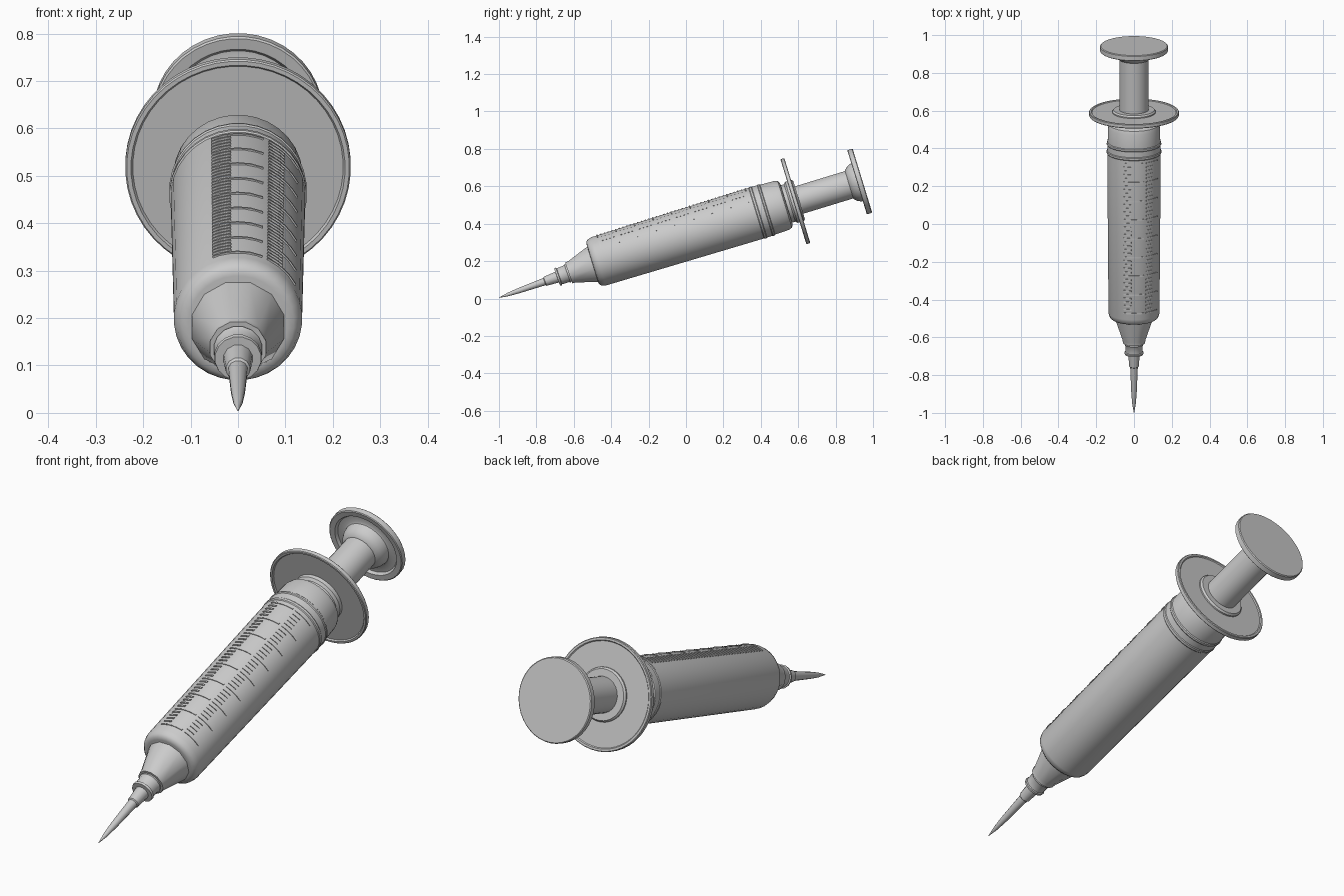
import bpy, bmesh
from math import sin, cos, radians, tau
from mathutils import Vector

if "Cube" in bpy.data.objects:
    bpy.data.objects.remove(bpy.data.objects["Cube"])


class Frame:
    """Tilted axis running from an origin in the y-z plane."""
    def __init__(self, y, z, tilt, sign=1):
        self.o = Vector((0, y, z))
        self.up = Vector((0, -sin(radians(tilt)), cos(radians(tilt))))
        self.axis = Vector((0, cos(radians(tilt)), sin(radians(tilt)))) * sign

    def pt(self, t, r, a):
        return self.o + self.axis * t + self.up * (r * cos(a)) + Vector((r * sin(a), 0, 0))


def finish(name, bm, angle=35):
    bmesh.ops.recalc_face_normals(bm, faces=bm.faces)
    me = bpy.data.meshes.new(name)
    bm.to_mesh(me)
    bm.free()
    ob = bpy.data.objects.new(name, me)
    bpy.context.collection.objects.link(ob)
    bpy.ops.object.select_all(action='DESELECT')
    ob.select_set(True)
    bpy.context.view_layer.objects.active = ob
    bpy.ops.object.shade_smooth_by_angle(angle=radians(angle))
    return ob


def lathe(name, frame, profile, sides):
    """Revolve (distance, radius) points round the frame axis, with flat end caps."""
    bm = bmesh.new()
    rings = [[bm.verts.new(frame.pt(t, r, tau * (i + .5) / sides)) for i in range(sides)]
             for t, r in profile]
    for a, b in zip(rings, rings[1:]):
        for i in range(sides):
            j = (i + 1) % sides
            bm.faces.new((a[i], a[j], b[j], b[i]))
    bm.faces.new(rings[0])
    bm.faces.new(rings[-1])
    return finish(name, bm)


def tick(bm, frame, t, a0, a1, width=.007, steps=4):
    """Thin raised bar wrapped round the barrel between two angles in degrees."""
    r = .1355 + .0065 * min(t / .85, 1)
    rows = []
    for k in range(steps + 1):
        a = radians(a0 + (a1 - a0) * k / steps)
        rows.append([bm.verts.new(frame.pt(t + dt * width / 2, r + dr, a))
                     for dt, dr in ((-1, -.004), (-1, .003), (1, .003), (1, -.004))])
    for p, q in zip(rows, rows[1:]):
        for i in range(4):
            j = (i + 1) % 4
            bm.faces.new((p[i], p[j], q[j], q[i]))
    bm.faces.new(rows[0])
    bm.faces.new(rows[-1])


body = Frame(-.493, .191, 17)
tip = Frame(-.493, .184, 19.5, -1)

# Barrel with rounded shoulder, two grooved rings and tapered back end
lathe("barrel", body, [
    (-.008, .105), (-.006, .118), (.004, .129), (.025, .1355), (.85, .142),
    (.908, .142), (.912, .145), (.922, .145), (.926, .142), (.956, .142),
    (.960, .145), (.968, .144), (.972, .140), (1.05, .137), (1.068, .131),
    (1.076, .118), (1.078, .09)], 32)

# Neck passing through the finger flange
lathe("neck", body, [(1.07, .105), (1.095, .105), (1.105, .115), (1.14, .115),
                     (1.148, .108), (1.148, .07)], 32)

# Finger flange with a thicker rim
lathe("finger_flange", body, [
    (1.122, .08), (1.122, .222), (1.116, .226), (1.116, .235), (1.119, .238),
    (1.135, .238), (1.138, .235), (1.138, .226), (1.134, .222), (1.134, .08)], 48)

# Plunger rod and thumb disc with flared hub and recessed underside
lathe("plunger_rod", body, [(1.07, .077), (1.47, .077)], 24)
lathe("thumb_disc", body, [
    (1.425, .07), (1.43, .082), (1.445, .096), (1.462, .104), (1.482, .108),
    (1.486, .115), (1.486, .145), (1.474, .152), (1.472, .176), (1.475, .180),
    (1.498, .180), (1.502, .176)], 40)

# Tapered nozzle, hub rings and needle
lathe("nozzle", tip, [(-.02, .102), (.012, .100), (.125, .062), (.142, .061), (.142, .03)], 12)
lathe("needle_hub", tip, [(.13, .046), (.15, .052), (.158, .047), (.195, .046),
                          (.198, .051), (.208, .049), (.209, .025)], 16)
lathe("needle", tip, [(.2, .032), (.276, .026), (.280, .021), (.42, .015),
                      (.485, .010), (.538, .001)], 12)

# Two raised measuring scales on the upper side of the barrel
marks = 41
for name, start, short, long in (("centre_scale", -23, -6, 22), ("side_scale", 27, 43, 62)):
    bm = bmesh.new()
    for i in range(marks):
        tick(bm, body, .06 + .83 * i / (marks - 1), start, long if i % 5 == 0 else short)
    finish(name, bm)
